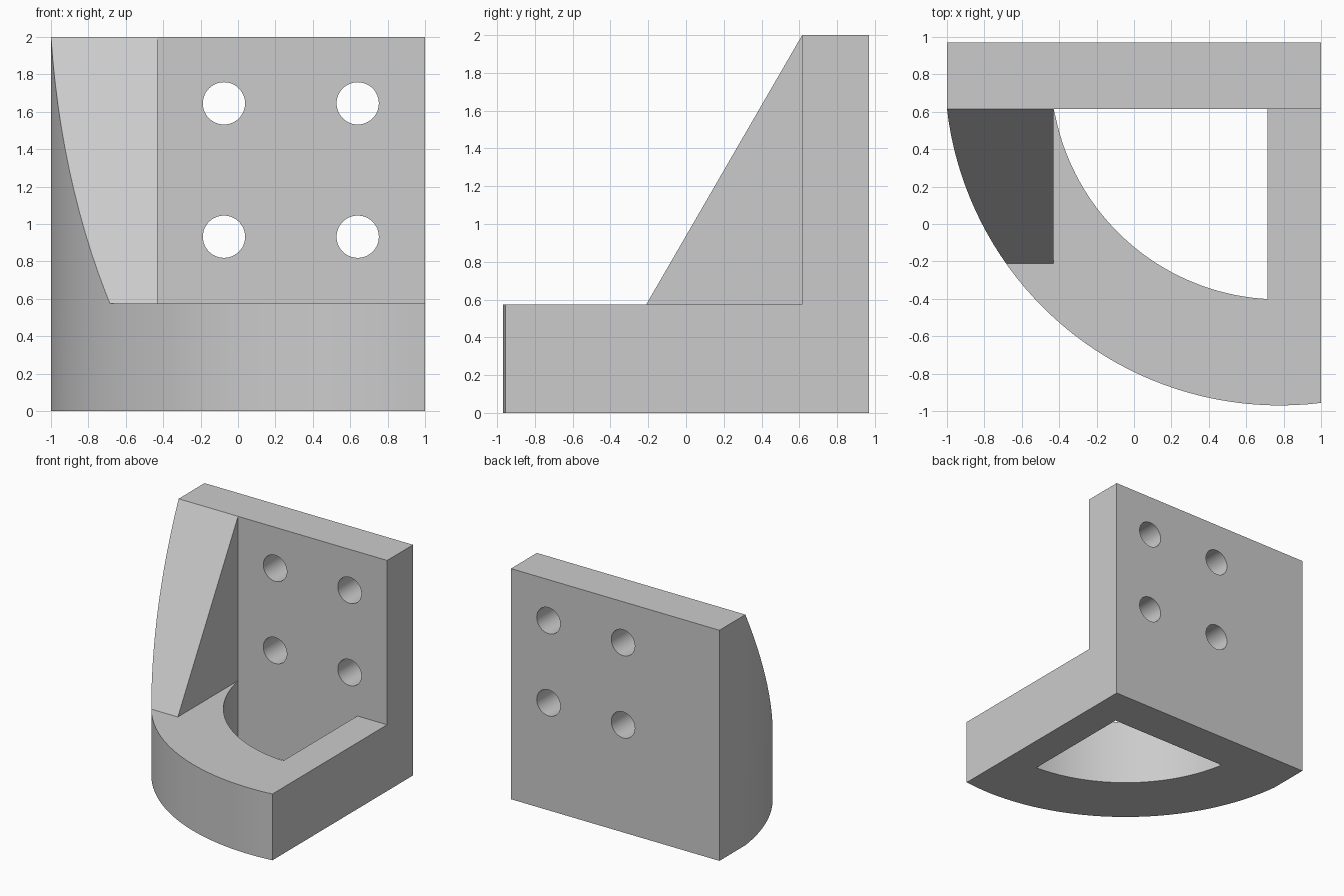
import bpy, bmesh, math
from mathutils import Vector

if "Cube" in bpy.data.objects:
    bpy.data.objects.remove(bpy.data.objects["Cube"])

grey = bpy.data.materials.new("plain grey")
grey.use_nodes = True
colour = (0.6, 0.6, 0.6, 1)
grey.diffuse_color = colour
grey.node_tree.nodes["Principled BSDF"].inputs["Base Color"].default_value = colour

CENTRE = (0.78, 0.822)      # shared centre of both arcs
OUTER, INNER = 1.792, 1.225
FRONT, BACK = 0.615, 0.97   # wall faces
FLOOR, TOP = 0.575, 2.0
GUSSET_X, RIB_X = -0.43, 0.715


def prism(name, points, direction):
    """Extrude a closed outline of 3D points along a direction."""
    bm = bmesh.new()
    face = bm.faces.new([bm.verts.new(p) for p in points])
    extruded = bmesh.ops.extrude_face_region(bm, geom=[face])["geom"]
    verts = [v for v in extruded if isinstance(v, bmesh.types.BMVert)]
    bmesh.ops.translate(bm, verts=verts, vec=Vector(direction))
    bmesh.ops.recalc_face_normals(bm, faces=bm.faces)
    mesh = bpy.data.meshes.new(name)
    bm.to_mesh(mesh)
    bm.free()
    mesh.materials.append(grey)
    obj = bpy.data.objects.new(name, mesh)
    bpy.context.collection.objects.link(obj)
    return obj


def arc(radius, y_start, x_end, z, steps=40):
    """Arc from the wall side (given y) round to the far side (given x)."""
    a = math.pi - math.asin((y_start - CENTRE[1]) / radius)
    b = 2 * math.pi - math.acos((x_end - CENTRE[0]) / radius)
    return [(CENTRE[0] + radius * math.cos(a + (b - a) * i / steps),
             CENTRE[1] + radius * math.sin(a + (b - a) * i / steps), z)
            for i in range(steps + 1)]


# Full-height block: curved front with a straight back wall
outline = arc(OUTER, FRONT, 1, 0)
outline[0] = (-1, FRONT, 0)
bracket = prism("bracket", outline + [(1, BACK, 0), (-1, BACK, 0)], (0, 0, TOP))

cutters = []

# Space above the base and the sloping gusset
slope = (TOP - FLOOR) / (FRONT + 0.21)
side = [(-1.3, FLOOR), (-0.21, FLOOR), (FRONT, TOP),
        (FRONT + 0.2 / slope, TOP + 0.2), (-1.3, TOP + 0.2)]
cutters.append(prism("slope_cutter", [(-1.3, y, z) for y, z in side], (2.6, 0, 0)))

# Space beside the gusset, in front of the wall
room = [(GUSSET_X, -1.3), (1.3, -1.3), (1.3, FRONT), (GUSSET_X, FRONT)]
cutters.append(prism("room_cutter", [(x, y, FLOOR) for x, y in room], (0, 0, 1.7)))

# Curved window through the base
window = arc(INNER, FRONT, RIB_X, -0.2)
window[0] = (GUSSET_X, FRONT, -0.2)
cutters.append(prism("window_cutter", window + [(RIB_X, FRONT, -0.2)], (0, 0, 1)))

# Four bolt holes through the wall
for x in (-0.075, 0.64):
    for z in (0.932, 1.645):
        ring = [(x + 0.113 * math.cos(math.tau * i / 48), 0.4,
                 z + 0.113 * math.sin(math.tau * i / 48)) for i in range(48)]
        cutters.append(prism("hole_cutter", ring, (0, 0.8, 0)))

for cutter in cutters:
    cutter.hide_render = True
    mod = bracket.modifiers.new(cutter.name, "BOOLEAN")
    mod.operation = "DIFFERENCE"
    mod.solver = "EXACT"
    mod.object = cutter

# Bake the cuts and drop the cutters
bpy.context.view_layer.update()
evaluated = bracket.evaluated_get(bpy.context.evaluated_depsgraph_get())
result = bpy.data.meshes.new_from_object(evaluated)
bracket.modifiers.clear()
bracket.data = result
for cutter in cutters:
    bpy.data.objects.remove(cutter)

# Smooth the curved walls, keep the corners sharp
for obj in bpy.context.selected_objects:
    obj.select_set(False)
bracket.select_set(True)
bpy.context.view_layer.objects.active = bracket
bpy.ops.object.shade_smooth_by_angle(angle=math.radians(25))
